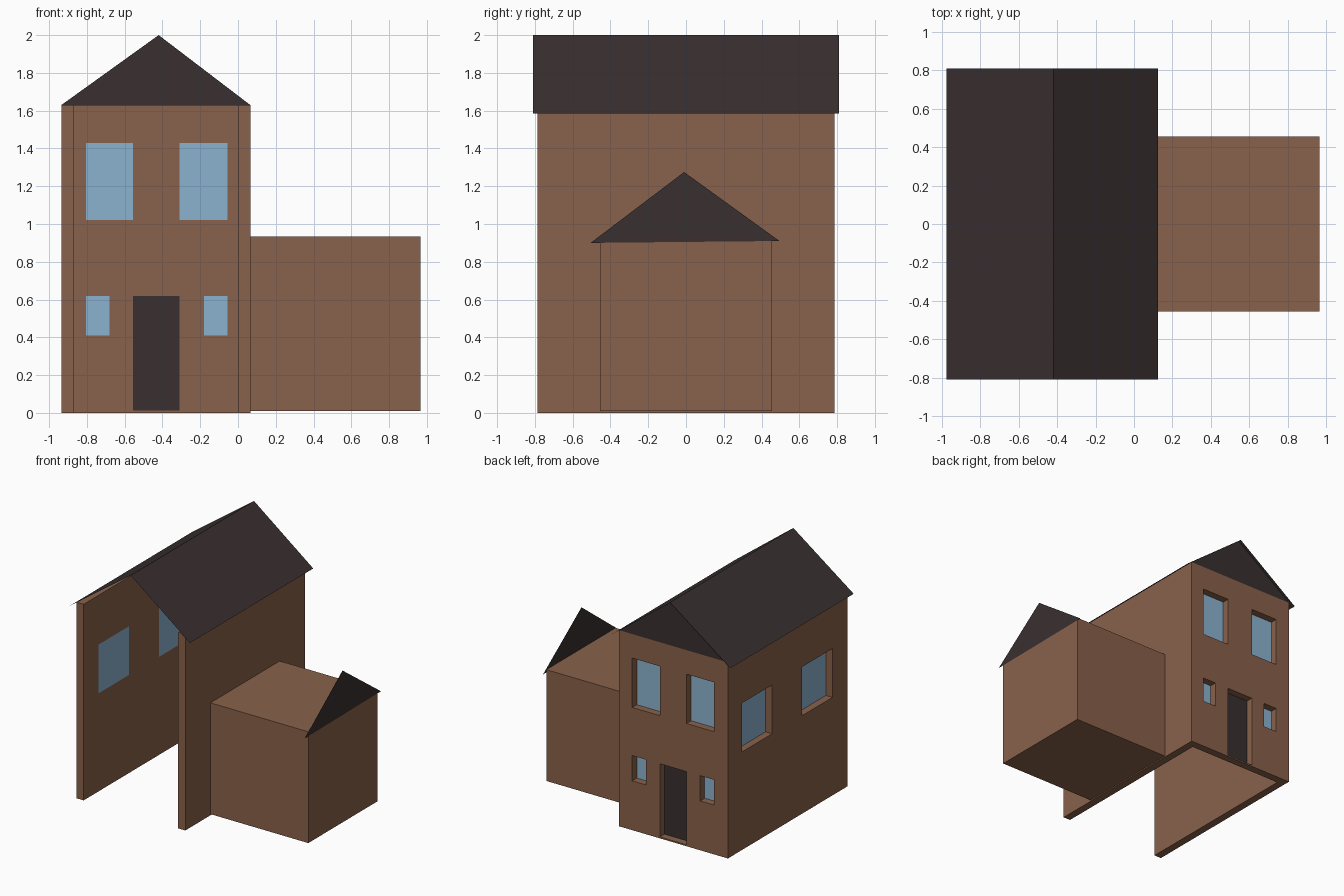
import bpy
import bmesh
from mathutils import Vector

if "Cube" in bpy.data.objects:
    bpy.data.objects.remove(bpy.data.objects["Cube"], do_unlink=True)


def material(name, rgb):
    m = bpy.data.materials.new(name)
    m.use_nodes = True
    m.diffuse_color = (*rgb, 1)
    m.node_tree.nodes["Principled BSDF"].inputs["Base Color"].default_value = (*rgb, 1)
    return m


BROWN = material("brown wall", (0.25, 0.12, 0.069))
DARK = material("dark roof", (0.041, 0.029, 0.03))
BLUE = material("blue glass", (0.26, 0.45, 0.63))


def finish(name, bm, mat):
    mesh = bpy.data.meshes.new(name)
    bm.to_mesh(mesh)
    bm.free()
    mesh.materials.append(mat)
    obj = bpy.data.objects.new(name, mesh)
    bpy.context.collection.objects.link(obj)
    return obj


def box(name, lo, hi, mat):
    bm = bmesh.new()
    bmesh.ops.create_cube(bm, size=1)
    for v in bm.verts:
        v.co = [a + (b - a) * (c + 0.5) for a, b, c in zip(lo, hi, v.co)]
    return finish(name, bm, mat)


def sheet(name, points, mat):
    bm = bmesh.new()
    bm.faces.new([bm.verts.new(p) for p in points])
    return finish(name, bm, mat)


def pierced_wall(name, u0, u1, height, holes, place, depth):
    """Wall over u and z with rectangular openings, thickened along depth."""
    us = sorted({u0, u1, *[u for h in holes for u in h[:2]]})
    zs = sorted({0, height, *[z for h in holes for z in h[2:]]})
    bm = bmesh.new()
    for a, b in zip(us, us[1:]):
        for c, d in zip(zs, zs[1:]):
            mu, mz = (a + b) / 2, (c + d) / 2
            if any(h[0] < mu < h[1] and h[2] < mz < h[3] for h in holes):
                continue
            bm.faces.new([bm.verts.new(place(u, z))
                          for u, z in ((a, c), (b, c), (b, d), (a, d))])
    bmesh.ops.remove_doubles(bm, verts=bm.verts, dist=0.0005)
    grown = bmesh.ops.extrude_face_region(bm, geom=bm.faces[:], use_keep_orig=True)
    moved = [g for g in grown["geom"] if isinstance(g, bmesh.types.BMVert)]
    bmesh.ops.translate(bm, verts=moved, vec=Vector(depth))
    bmesh.ops.recalc_face_normals(bm, faces=bm.faces)
    bmesh.ops.dissolve_limit(bm, angle_limit=0.01, verts=bm.verts, edges=bm.edges)
    return finish(name, bm, BROWN)


# House extents
LEFT, RIGHT, BACK, TOP, THICK = -0.935, 0.065, 0.785, 1.63, 0.065
PANE = 0.005
inner_x, inner_y = LEFT + THICK, BACK - THICK

# Back wall with door and four windows
door = (-0.555, -0.31, 0.012, 0.62)
windows = {
    "upper_window_right": (-0.805, -0.555, 1.02, 1.43),
    "upper_window_left": (-0.31, -0.055, 1.02, 1.43),
    "lower_window_right": (-0.805, -0.68, 0.41, 0.62),
    "lower_window_left": (-0.18, -0.055, 0.41, 0.62),
}
pierced_wall("back_wall", inner_x, RIGHT - THICK, TOP, [door, *windows.values()],
             lambda u, z: (u, BACK, z), (0, -THICK, 0))
for name, (a, b, c, d) in windows.items():
    box(name, (a, inner_y, c), (b, inner_y + PANE, d), BLUE)
box("door", (door[0], inner_y, door[2]), (door[1], inner_y + PANE, door[3]), DARK)

# Side walls, the right one with two windows
side_windows = [(-0.587, -0.19, 0.815, 1.22), (0.205, 0.6, 0.815, 1.22)]
pierced_wall("right_wall", -BACK, BACK, TOP, side_windows,
             lambda u, z: (LEFT, u, z), (THICK, 0, 0))
for name, (a, b, c, d) in zip(("side_window_front", "side_window_back"), side_windows):
    box(name, (inner_x - PANE, a, c), (inner_x, b, d), BLUE)
box("left_wall", (RIGHT - THICK, -BACK, 0), (RIGHT, BACK, TOP), BROWN)

# Main roof: two thin slopes and the back gable
ridge_x, ridge_z, roof_y = -0.42, 2.0, 0.81
for name, eave_x, wall_x in (("roof_right", -0.975, LEFT), ("roof_left", 0.125, RIGHT)):
    slope = (ridge_z - TOP) / abs(wall_x - ridge_x)
    eave_z = ridge_z - slope * abs(eave_x - ridge_x)
    pts = [(ridge_x, -roof_y, ridge_z), (ridge_x, roof_y, ridge_z),
           (eave_x, roof_y, eave_z), (eave_x, -roof_y, eave_z)]
    sheet(name, pts if eave_x < ridge_x else pts[::-1], DARK)
sheet("back_gable", [(RIGHT, BACK, TOP), (LEFT, BACK, TOP),
                     (ridge_x, BACK, ridge_z)], DARK)

# Side wing with its free-standing gable
WING_END = 0.965
box("wing", (RIGHT, -0.455, 0.01), (WING_END, 0.455, 0.935), BROWN)
gable_x = WING_END + 0.003
sheet("wing_gable", [(gable_x, -0.505, 0.9), (gable_x, 0.495, 0.91),
                     (gable_x, -0.01, 1.275)], DARK)
